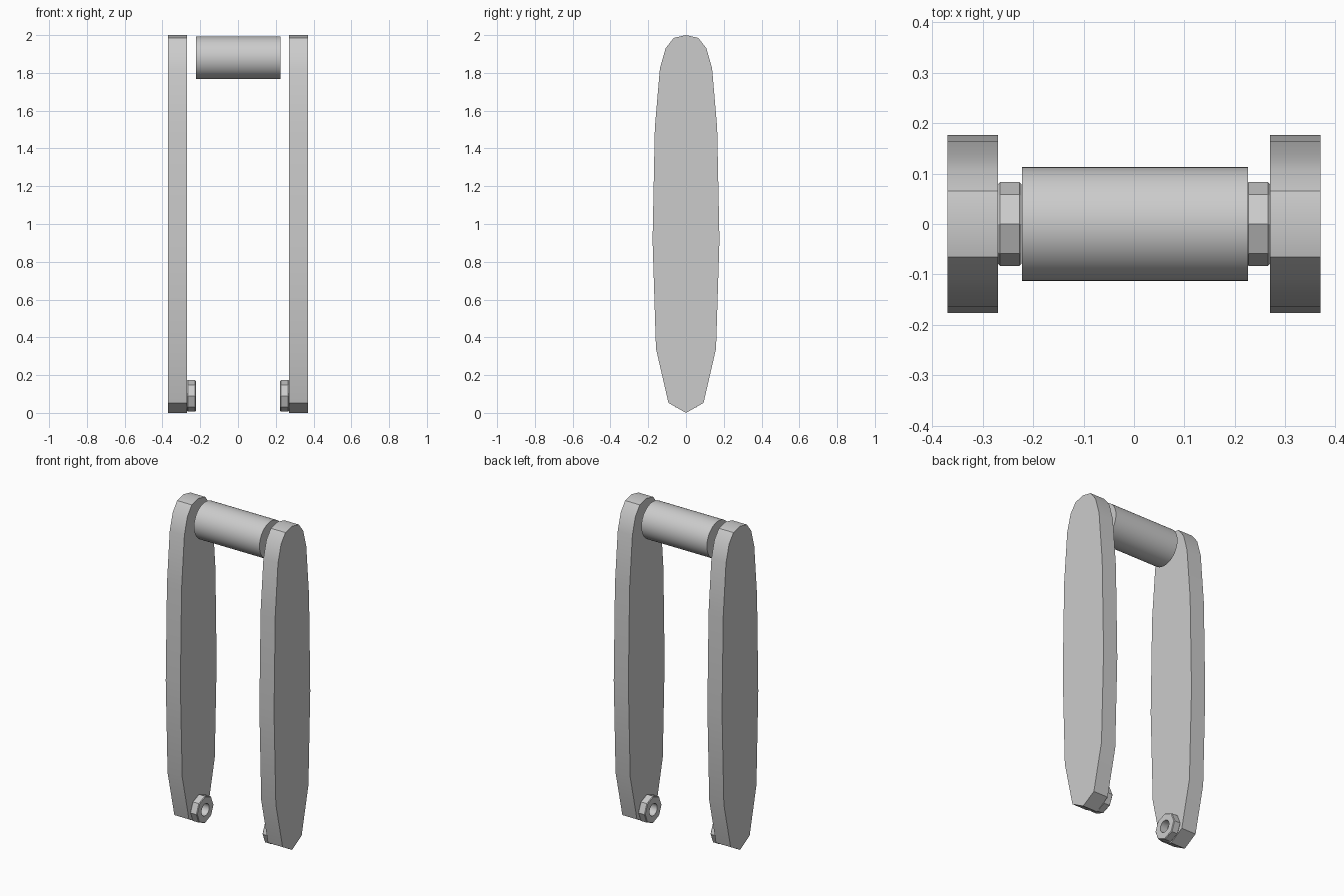
import bpy, bmesh, math
from math import sin, cos, pi, radians

cube = bpy.data.objects.get("Cube")
if cube:
    bpy.data.objects.remove(cube, do_unlink=True)

grey = bpy.data.materials.new("light grey")
grey.use_nodes = True
colour = (0.6, 0.6, 0.6, 1)
grey.diffuse_color = colour
grey.node_tree.nodes["Principled BSDF"].inputs["Base Color"].default_value = colour


def finish(name, bm):
    """Turn a bmesh into a grey object, smooth except at sharp edges."""
    bmesh.ops.recalc_face_normals(bm, faces=bm.faces)
    mesh = bpy.data.meshes.new(name)
    bm.to_mesh(mesh)
    bm.free()
    mesh.materials.append(grey)
    obj = bpy.data.objects.new(name, mesh)
    bpy.context.collection.objects.link(obj)
    bpy.ops.object.select_all(action='DESELECT')
    obj.select_set(True)
    bpy.context.view_layer.objects.active = obj
    bpy.ops.object.shade_smooth_by_angle(angle=radians(30))
    return obj


def prism(name, outline, x0, x1):
    """Extrude a (y, z) outline along x."""
    bm = bmesh.new()
    face = bm.faces.new([bm.verts.new((x0, y, z)) for y, z in outline])
    ext = bmesh.ops.extrude_face_region(bm, geom=[face])
    verts = [v for v in ext["geom"] if isinstance(v, bmesh.types.BMVert)]
    bmesh.ops.translate(bm, verts=verts, vec=(x1 - x0, 0, 0))
    return finish(name, bm)


def circle(radius, z, sides):
    return [(radius * sin(2 * pi * i / sides), z + radius * cos(2 * pi * i / sides))
            for i in range(sides)]


def nut(name, side):
    """Eight-sided nut with chamfered rims and a round bore, open to the plate."""
    sides, z, chamfer = 32, 0.09, 0.004
    outer, bore = 0.083, 0.037
    inner_x, plate_x = 0.223, 0.27

    def octagon(radius):
        # Points walked round an octagon that has a corner on top
        pts = []
        for i in range(sides):
            a = 2 * pi * i / sides
            r = radius * cos(pi / 8) / cos(a % (pi / 4) - pi / 8)
            pts.append((r * sin(a), z + r * cos(a)))
        return pts

    rings = [(plate_x, circle(bore, z, sides)),
             (plate_x, octagon(outer - chamfer)),
             (plate_x - chamfer, octagon(outer)),
             (inner_x + chamfer, octagon(outer)),
             (inner_x, octagon(outer - chamfer)),
             (inner_x, circle(bore, z, sides))]
    bm = bmesh.new()
    loops = [[bm.verts.new((side * x, y, h)) for y, h in pts] for x, pts in rings]
    for k, a in enumerate(loops):
        b = loops[(k + 1) % len(loops)]
        for i in range(sides):
            j = (i + 1) % sides
            bm.faces.new((a[i], a[j], b[j], b[i]))
    return finish(name, bm)


# Side plate outline, from the top down one edge, then mirrored
half = [(0.065, 1.985), (0.108, 1.93), (0.138, 1.825), (0.165, 1.51),
        (0.177, 0.915), (0.159, 0.34), (0.093, 0.053)]
outline = [(0, 2)] + half + [(0, 0)] + [(-y, z) for y, z in reversed(half)]

for label, side in (("left", 1), ("right", -1)):
    prism(label + "_side_plate", outline, side * 0.27, side * 0.37)
    nut(label + "_nut", side)

# Round grip bar between the plate tops
prism("grip_bar", circle(0.113, 1.88, 48), -0.222, 0.226)
